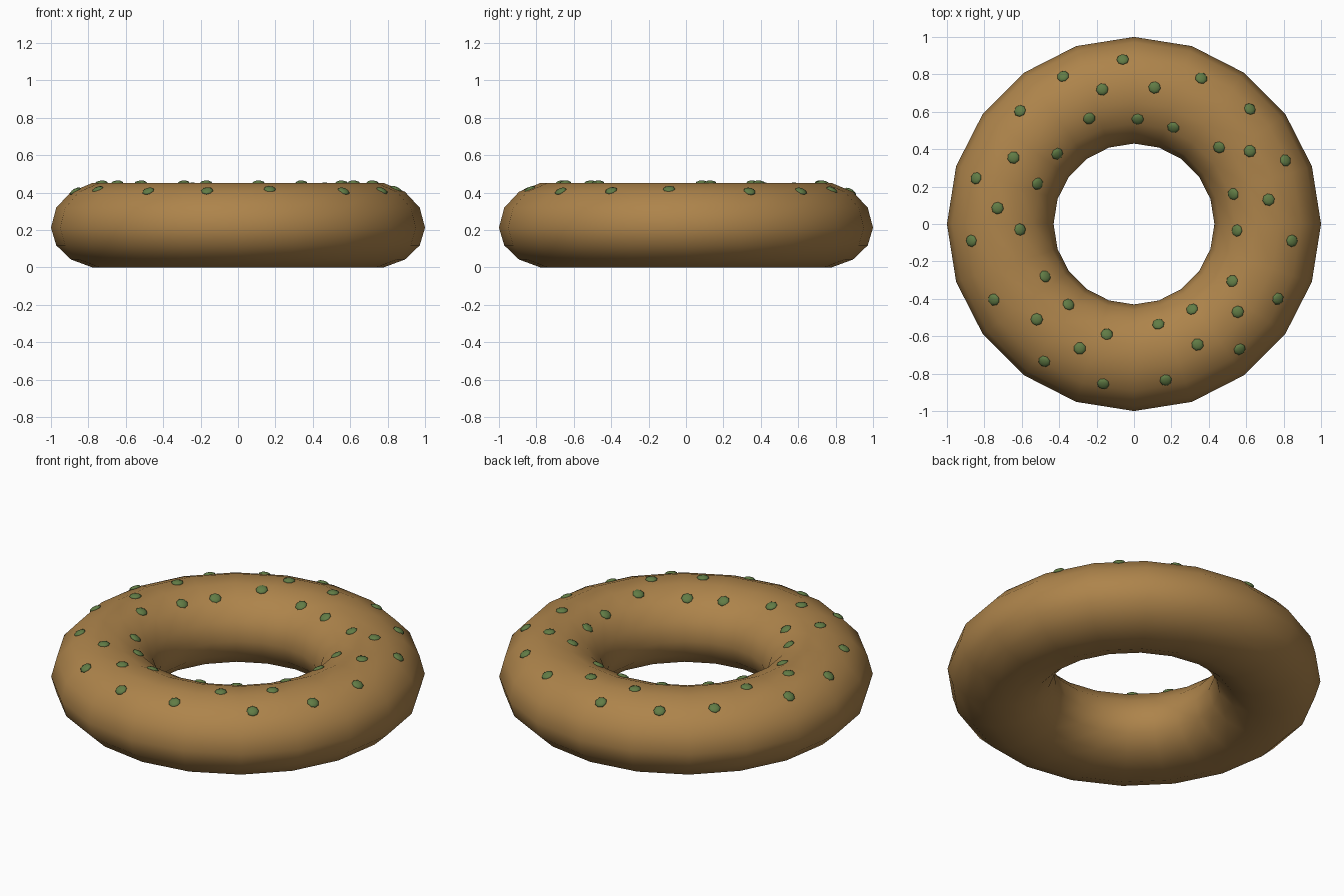
import bpy, bmesh, math
from mathutils import Vector, Matrix
from mathutils.bvhtree import BVHTree

if "Cube" in bpy.data.objects:
    bpy.data.objects.remove(bpy.data.objects["Cube"])


def material(name, color):
    m = bpy.data.materials.new(name)
    m.diffuse_color = (*color, 1)
    m.use_nodes = True
    m.node_tree.nodes["Principled BSDF"].inputs["Base Color"].default_value = m.diffuse_color
    return m


def finish(bm, name, mat):
    bmesh.ops.recalc_face_normals(bm, faces=bm.faces[:])
    for f in bm.faces:
        f.smooth = True
    me = bpy.data.meshes.new(name)
    bm.to_mesh(me)
    me.materials.append(mat)
    ob = bpy.data.objects.new(name, me)
    bpy.context.collection.objects.link(ob)
    return ob


# Dough ring: 20 x 14 torus, upper half slightly taller than the lower half
MAJOR, MINOR = 20, 14
R, A, UP, DOWN = 0.715, 0.285, 0.245, 0.218
CZ = DOWN * math.sin(math.radians(540 / 7))
bm = bmesh.new()
rings = []
for i in range(MAJOR):
    u = 2 * math.pi * i / MAJOR
    ring = []
    for j in range(MINOR):
        v = 2 * math.pi * j / MINOR
        r = R + A * math.cos(v)
        s = math.sin(v)
        z = CZ + s * (UP if s > 0 else DOWN)
        ring.append(bm.verts.new((r * math.cos(u), r * math.sin(u), z)))
    rings.append(ring)
for i in range(MAJOR):
    a, b = rings[i], rings[(i + 1) % MAJOR]
    for j in range(MINOR):
        k = (j + 1) % MINOR
        bm.faces.new((a[j], b[j], b[k], a[k]))
bmesh.ops.recalc_face_normals(bm, faces=bm.faces[:])
surface = BVHTree.FromBMesh(bm)
finish(bm, "dough_ring", material("dough", (0.42, 0.23, 0.07)))
bm.free()

# Seeds: flattened beads half sunk in the top, laid along the surface
SEEDS = [
    (-.06, .88), (-.38, .79), (.36, .78), (-.17, .72), (.11, .73), (-.61, .605),
    (.62, .615), (-.24, .565), (.02, .56), (.21, .515), (-.645, .355), (-.41, .375),
    (.455, .41), (.62, .39), (.81, .34), (-.845, .245), (-.515, .215), (-.73, .085),
    (.53, .16), (.72, .13), (-.87, -.09), (-.61, -.03), (.55, -.035), (.845, -.09),
    (-.75, -.405), (-.475, -.28), (-.35, -.43), (-.52, -.51), (.525, -.305),
    (.31, -.455), (.555, -.47), (.77, -.40), (-.48, -.735), (-.29, -.665),
    (-.145, -.59), (.13, -.535), (.34, -.645), (.565, -.67), (-.165, -.855),
    (.17, -.835),
]
bm = bmesh.new()
for x, y in SEEDS:
    hit = surface.ray_cast(Vector((x, y, 2)), Vector((0, 0, -1)))[0]
    r = math.hypot(x, y)
    slope = (r - R) / A
    n = Vector((x / r * slope / A, y / r * slope / A,
                math.sqrt(max(0.01, 1 - slope ** 2)) / UP)).normalized()
    mat = (Matrix.Translation(hit) @ n.to_track_quat('Z', 'Y').to_matrix().to_4x4()
           @ Matrix.Diagonal((1, 1, 0.4, 1)))
    bmesh.ops.create_uvsphere(bm, u_segments=8, v_segments=6, radius=0.033, matrix=mat)
finish(bm, "seeds", material("seed_green", (0.12, 0.2, 0.06)))
bm.free()
